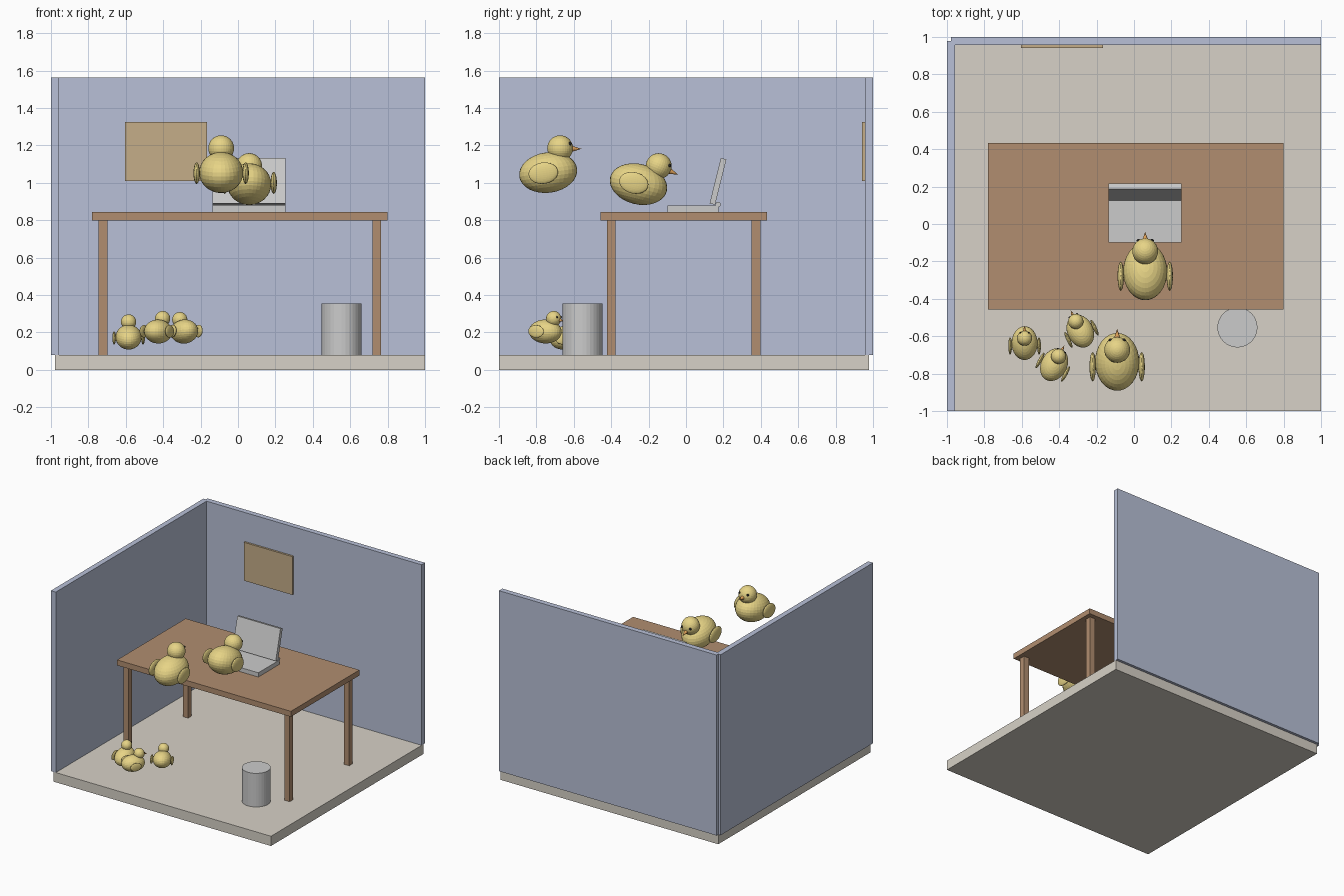
import bpy, bmesh
from math import radians
from mathutils import Matrix, Vector, Euler

if "Cube" in bpy.data.objects:
    bpy.data.objects.remove(bpy.data.objects["Cube"])


def material(name, rgb):
    m = bpy.data.materials.new(name)
    m.diffuse_color = (*rgb, 1)
    m.use_nodes = True
    m.node_tree.nodes["Principled BSDF"].inputs["Base Color"].default_value = m.diffuse_color
    return m


WALL = material("wall_paint", (0.48, 0.53, 0.68))
FLOOR = material("floor_stone", (0.68, 0.64, 0.57))
WOOD = material("wood", (0.44, 0.27, 0.16))
BOARD = material("cork", (0.56, 0.42, 0.25))
YELLOW = material("yellow_down", (0.80, 0.66, 0.24))
ORANGE = material("beak_orange", (0.75, 0.36, 0.10))
BLACK = material("eye_black", (0.02, 0.02, 0.02))


def finish(name, bm, matrix, mat=None):
    bm.transform(matrix)
    me = bpy.data.meshes.new(name)
    bm.to_mesh(me)
    bm.free()
    ob = bpy.data.objects.new(name, me)
    bpy.context.collection.objects.link(ob)
    if mat:
        me.materials.append(mat)
    return ob


def box(name, lo, hi, mat=None, tilt=0):
    lo, hi = Vector(lo), Vector(hi)
    bm = bmesh.new()
    bmesh.ops.create_cube(bm, size=1)
    m = Matrix.LocRotScale((lo + hi) / 2, Euler((tilt, 0, 0)), hi - lo)
    return finish(name, bm, m, mat)


def cone(name, r1, r2, depth, matrix, mat=None, sides=32):
    bm = bmesh.new()
    bmesh.ops.create_cone(bm, cap_ends=True, segments=sides,
                          radius1=r1, radius2=r2, depth=depth)
    return finish(name, bm, matrix, mat)


def ball(name, centre, radii, matrix, mat, pitch=0, u=32, v=16):
    bm = bmesh.new()
    bmesh.ops.create_uvsphere(bm, u_segments=u, v_segments=v, radius=1)
    local = Matrix.LocRotScale(Vector(centre), Euler((pitch, 0, 0)), Vector(radii))
    return finish(name, bm, matrix @ local, mat)


def duck(name, loc, yaw=0, pitch=0, size=1):
    m = Matrix.LocRotScale(Vector(loc), Euler((radians(pitch), 0, radians(yaw))),
                           Vector((size,) * 3))
    head = Vector((0, 0.064, 0.13))
    ball(name + "_body", (0, 0, 0), (0.118, 0.156, 0.108), m, YELLOW, radians(8))
    ball(name + "_head", head, (0.069,) * 3, m, YELLOW)
    beak = Matrix.Translation(head + Vector((0, 0.084, -0.003))) @ Matrix.Rotation(radians(-90), 4, 'X')
    cone(name + "_beak", 0.019, 0, 0.06, m @ beak, ORANGE, 16)
    for side, s in (("left", -1), ("right", 1)):
        ball(f"{name}_{side}_wing", (s * 0.131, -0.026, -0.003),
             (0.017, 0.079, 0.057), m, YELLOW, radians(8))
        ball(f"{name}_{side}_eye", head + Vector((s * 0.037, 0.052, 0.024)),
             (0.009,) * 3, m, BLACK, u=16, v=8)


# room shell
box("floor", (-0.978, -1, 0), (1, 0.978, 0.08), FLOOR)
box("left_wall", (-1, -1, 0.08), (-0.956, 0.978, 1.563), WALL)
box("back_wall", (-0.978, 0.956, 0.08), (1, 1, 1.563), WALL)
box("wall_board", (-0.605, 0.94, 1.01), (-0.165, 0.957, 1.325), BOARD)

# desk
box("desk_top", (-0.78, -0.456, 0.80), (0.80, 0.434, 0.845), WOOD)
for side, x in (("left", -0.722), ("right", 0.742)):
    for end, y in (("front", -0.399), ("back", 0.374)):
        box(f"desk_{end}_{side}_leg", (x - 0.023, y - 0.023, 0.08),
            (x + 0.023, y + 0.023, 0.80), WOOD)

# waste bin
cone("waste_bin", 0.107, 0.107, 0.276, Matrix.Translation((0.553, -0.553, 0.218)))

# laptop: base, hinge, and a lid with its screen leaning back
box("laptop_base", (-0.137, -0.10, 0.845), (0.255, 0.173, 0.88))
cone("laptop_hinge", 0.014, 0.014, 0.39,
     Matrix.Translation((0.059, 0.172, 0.885)) @ Matrix.Rotation(radians(90), 4, 'Y'), None, 16)
lean = radians(-14)
for name, off, half in (("laptop_screen", -0.010, 0.005), ("laptop_lid", 0.005, 0.010)):
    c = Vector((0.059, 0.171, 1.008)) + Matrix.Rotation(lean, 3, 'X') @ Vector((0, off, 0))
    d = Vector((0.196, half, 0.125))
    box(name, c - d, c + d, None, lean)

# two grown ducks and three ducklings
duck("standing_duck", (-0.09, -0.737, 1.055))
duck("desk_duck", (0.06, -0.254, 0.993), 0, -22)
duck("duckling_a", (-0.585, -0.637, 0.175), 0, 8, 0.59)
duck("duckling_b", (-0.427, -0.752, 0.205), -28, -10, 0.59)
duck("duckling_c", (-0.287, -0.573, 0.205), 25, -16, 0.59)
